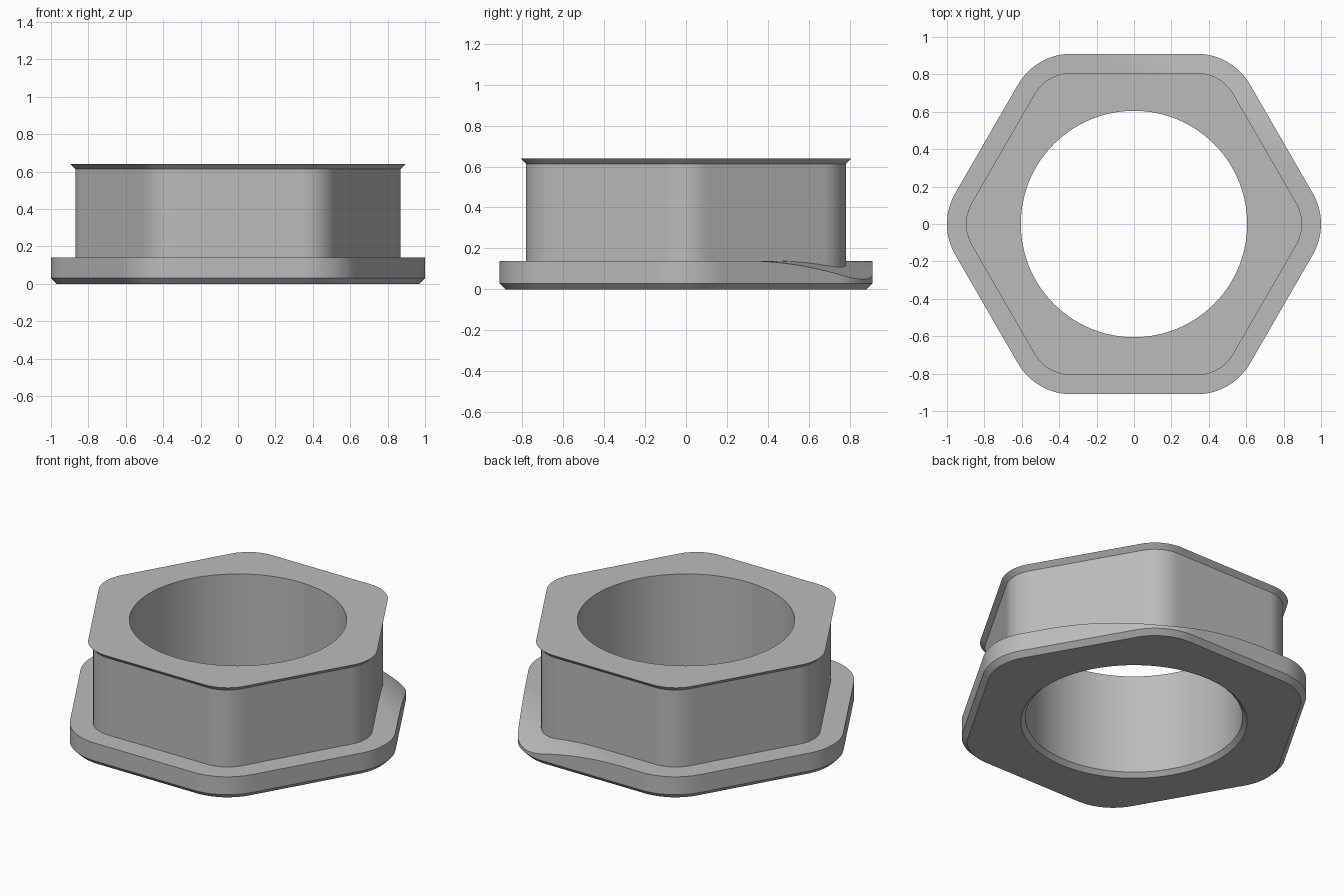
import bpy, bmesh
from math import cos, sin, pi, radians, sqrt

cube = bpy.data.objects.get("Cube")
if cube:
    bpy.data.objects.remove(cube)

grey = bpy.data.materials.new("plain_grey")
grey.use_nodes = True
colour = (0.5, 0.5, 0.5, 1)
grey.diffuse_color = colour
grey.node_tree.nodes["Principled BSDF"].inputs["Base Color"].default_value = colour

APOTHEM, CORNER = 0.78, 0.20      # hexagonal sleeve
BORE, HEIGHT, FLANGE_Z = 0.605, 0.64, 0.14
ARC, SIDE = 16, 24                # segments per corner and per flat
COUNT = 6 * (ARC + SIDE)


def hexagon(offset):
    """Rounded hexagon grown by offset, starting mid-corner on +x."""
    core = (APOTHEM - CORNER) * 2 / sqrt(3)
    r = CORNER + offset
    points = []
    for k in range(6):
        a = k * pi / 3
        cx, cy = core * cos(a), core * sin(a)
        for i in range(ARC + 1):
            t = a + radians(60) * (i / ARC - 0.5)
            points.append((cx + r * cos(t), cy + r * sin(t)))
        b, n = a + pi / 3, a + pi / 6
        for i in range(1, SIDE):
            f = i / SIDE
            points.append((cx + (core * cos(b) - cx) * f + r * cos(n),
                           cy + (core * sin(b) - cy) * f + r * sin(n)))
    return points[ARC // 2:] + points[:ARC // 2]


def circle(r):
    return [(r * cos(2 * pi * i / COUNT), r * sin(2 * pi * i / COUNT)) for i in range(COUNT)]


def dipped(x, y):
    """Flange top, curving down towards one back corner."""
    d = x * cos(pi / 3) + y * sin(pi / 3)
    return FLANGE_Z - 0.925 * max(0, d - 0.688) ** 2


def ring(bm, points, z=None):
    return [bm.verts.new((x, y, dipped(x, y) if z is None else z)) for x, y in points]


bm = bmesh.new()
# Bore and lower chamfers, then the flange wall
rings = [ring(bm, circle(BORE), 0.025),
         ring(bm, circle(BORE + 0.025), 0),
         ring(bm, hexagon(0.10), 0),
         ring(bm, hexagon(0.13), 0.03)]
# Flange top, from rim to sleeve
rings += [ring(bm, hexagon(0.13 * (1 - i / 6))) for i in range(7)]
# Sleeve, flared lip and top face
rings += [ring(bm, hexagon(0), HEIGHT - 0.027),
          ring(bm, hexagon(0.028), HEIGHT),
          ring(bm, circle(BORE), HEIGHT)]

for lower, upper in zip(rings, rings[1:] + rings[:1]):
    for i in range(COUNT):
        j = (i + 1) % COUNT
        bm.faces.new((lower[i], lower[j], upper[j], upper[i]))
bmesh.ops.recalc_face_normals(bm, faces=bm.faces)

mesh = bpy.data.meshes.new("flanged_hex_bushing")
bm.to_mesh(mesh)
bm.free()
mesh.materials.append(grey)
bushing = bpy.data.objects.new("flanged_hex_bushing", mesh)
bpy.context.collection.objects.link(bushing)

bpy.ops.object.select_all(action="DESELECT")
bushing.select_set(True)
bpy.context.view_layer.objects.active = bushing
bpy.ops.object.shade_smooth_by_angle(angle=radians(25))
